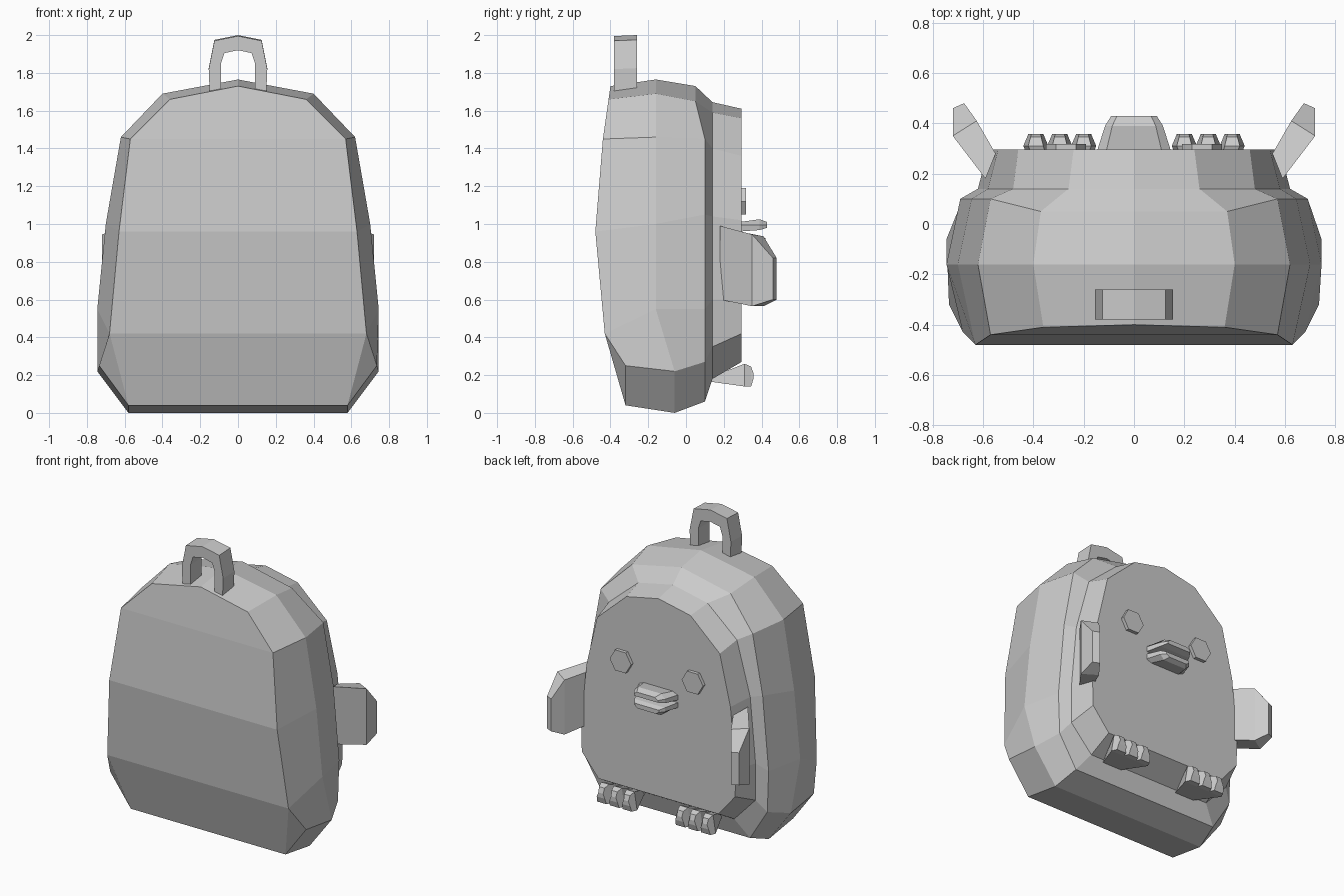
import bpy
import bmesh
import math
from mathutils import Matrix

cube = bpy.data.objects.get("Cube")
if cube:
    bpy.data.objects.remove(cube, do_unlink=True)

GREY = 0.6
fabric = bpy.data.materials.new("light_grey_fabric")
fabric.use_nodes = True
fabric.diffuse_color = (GREY, GREY, GREY, 1)
fabric.node_tree.nodes["Principled BSDF"].inputs["Base Color"].default_value = (GREY, GREY, GREY, 1)


def finish(name, bm):
    """Turn a bmesh into a flat shaded object in the shared colour."""
    bmesh.ops.recalc_face_normals(bm, faces=bm.faces)
    mesh = bpy.data.meshes.new(name)
    bm.to_mesh(mesh)
    bm.free()
    mesh.materials.append(fabric)
    obj = bpy.data.objects.new(name, mesh)
    bpy.context.collection.objects.link(obj)
    return obj


def loft(bm, rings):
    """Join closed rings of equal size with quads; return the vertex rings."""
    loops = [[bm.verts.new(p) for p in ring] for ring in rings]
    for a, b in zip(loops, loops[1:]):
        for i in range(len(a)):
            j = (i + 1) % len(a)
            bm.faces.new((a[i], a[j], b[j], b[i]))
    return loops


def solid(name, rings):
    """Loft with both ends closed."""
    bm = bmesh.new()
    loops = loft(bm, rings)
    bm.faces.new(loops[0])
    bm.faces.new(loops[-1])
    return finish(name, bm)


def mirrored(points):
    """Complete a half outline, running from bottom to peak, across x = 0."""
    return points + [(-x, y, z) for x, y, z in reversed(points[:-1])]


def both_sides(name, rings):
    for side, sign in (("left", 1), ("right", -1)):
        solid(f"{side}_{name}", [[(sign * x, y, z) for x, y, z in r] for r in rings])


# Bag body with its back pocket: half outlines from the front panel backwards
front = [(.58, -.32, .04), (.735, -.32, .25), (.68, -.43, .42), (.63, -.48, .96),
         (.57, -.44, 1.45), (.36, -.41, 1.66), (0, -.4, 1.73)]
middle = [(.58, -.06, 0), (.745, -.06, .22), (.745, -.16, .55), (.7, -.16, 1),
          (.62, -.16, 1.46), (.4, -.16, 1.69), (0, -.16, 1.765)]
rear = [(.55, .1, .06), (.68, .1, .27), (.69, .1, .55), (.645, .1, 1.05),
        (.57, .1, 1.45), (.37, .05, 1.65), (0, .05, 1.73)]
pocket_base = [(.46, .14, .18), (.62, .14, .35), (.62, .14, .6), (.58, .14, 1.04),
               (.48, .14, 1.4), (.26, .14, 1.59), (0, .14, 1.645)]
pocket_face = [(.45, .295, .27), (.575, .295, .42), (.58, .295, .6), (.54, .295, 1.02),
               (.46, .295, 1.36), (.24, .295, 1.56), (0, .295, 1.61)]
bm = bmesh.new()
loops = loft(bm, [mirrored(r) for r in (front, middle, rear, pocket_base, pocket_face)])
bm.faces.new(loops[-1])

# Front panel: horizontal bands, with a triangle at each lower corner
f = loops[0]
rows = (0, 2, 3, 4, 5)
for a, b in zip(rows, rows[1:]):
    bm.faces.new((f[a], f[b], f[-1 - b], f[-1 - a]))
bm.faces.new((f[0], f[1], f[2]))
bm.faces.new((f[-1], f[-2], f[-3]))
bm.faces.new((f[5], f[6], f[7]))
finish("bag_body", bm)

# Carrying handle: square section swept along an arch
half_arch = [((.15, 1.7), (.09, 1.7)), ((.155, 1.82), (.09, 1.85)),
             ((.125, 1.97), (.072, 1.905)), ((0, 1.995), (0, 1.92))]
arch = half_arch + [((-o[0], o[1]), (-i[0], i[1])) for o, i in reversed(half_arch[:-1])]
solid("handle", [[(o[0], -.38, o[1]), (o[0], -.26, o[1] + .005),
                  (i[0], -.26, i[1]), (i[0], -.38, i[1])] for o, i in arch])

# Wings: tapered plates leaning outward from the pocket sides
wing = []
for outer, inner, low, high, drop in (((.59, .18), (.55, .28), .6, .99, .03),
                                      ((.72, .35), (.625, .41), .565, .945, .01),
                                      ((.72, .46), (.675, .48), .6, .82, 0)):
    wing.append([(*outer, low), (*inner, low), (*inner, high - drop), (*outer, high)])
both_sides("wing", wing)

# Eyes: shallow hexagonal discs
for side, x in (("left", .27), ("right", -.27)):
    bm = bmesh.new()
    bmesh.ops.create_cone(bm, cap_ends=True, segments=6, radius1=.08, radius2=.08, depth=.04,
                          matrix=Matrix.Translation((x, .298, 1.12))
                          @ Matrix.Rotation(math.pi / 2, 4, "X") @ Matrix.Rotation(math.pi / 2, 4, "Z"))
    # Point the hexagon corners sideways
    if max(v.co.z for v in bm.verts) > 1.12 + .075:
        bmesh.ops.rotate(bm, verts=bm.verts, cent=(x, .298, 1.12),
                         matrix=Matrix.Rotation(math.pi / 6, 3, "Y"))
    finish(f"{side}_eye", bm)


# Beak: two tapered lips, the lower one flipped
def lip(name, z, flip, reach):
    rings = []
    for y, width, low, high in ((.28, .15, -.03, .02), (.39, .115, -.022, .035), (reach, .09, -.01, .02)):
        bevel = width * .75
        rings.append([(x, y, z + flip * h) for x, h in
                      ((-width, low), (width, low), (width, .005), (bevel, high), (-bevel, high), (-width, .005))])
    solid(name, rings)


lip("upper_beak", .99, 1, .43)
lip("lower_beak", .915, -1, .42)

# Feet: three toes each, fanning out from under the pocket
for number, (root, tip) in enumerate(((.25, .2), (.29, .295), (.33, .39)), 1):
    toe = []
    for y, low, high, width in ((.13, .165, .19, .03), (.31, .14, .26, .05), (.345, .14, .245, .035),
                                (.357, .18, .21, .03)):
        x = root + (tip - root) * min(1, (y - .13) / .18)
        toe.append([(x - width, y, low), (x + width, y, low), (x + width * .6, y, high), (x - width * .6, y, high)])
    both_sides(f"toe_{number}", toe)
